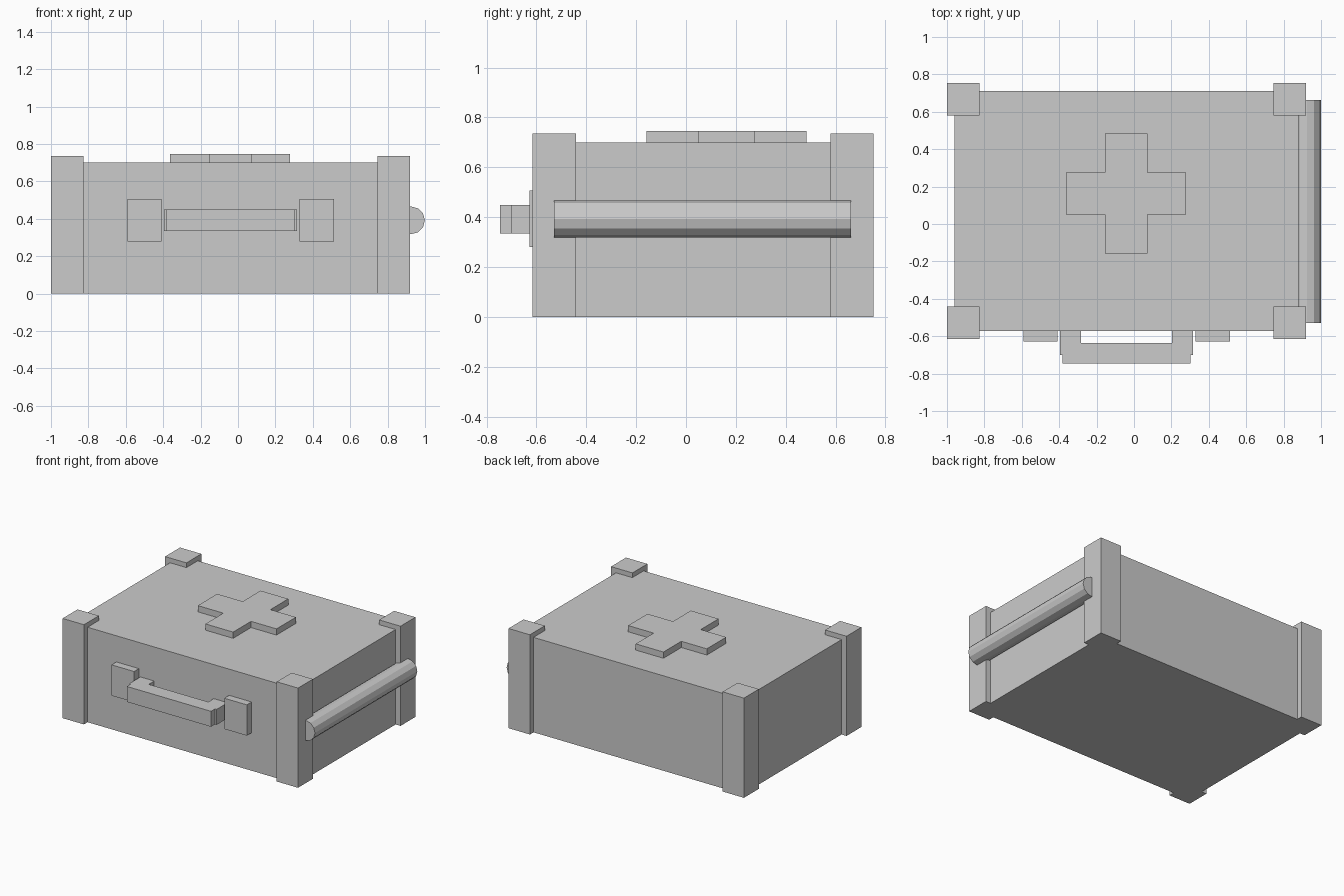
import bpy, bmesh, math
from mathutils import Matrix

if "Cube" in bpy.data.objects:
    bpy.data.objects.remove(bpy.data.objects["Cube"])


def finish(name, bm):
    bmesh.ops.recalc_face_normals(bm, faces=bm.faces)
    mesh = bpy.data.meshes.new(name)
    bm.to_mesh(mesh)
    bm.free()
    obj = bpy.data.objects.new(name, mesh)
    bpy.context.collection.objects.link(obj)
    return obj


def prism(name, profile, z0, z1):
    """Extrude an x-y outline from z0 up to z1."""
    bm = bmesh.new()
    face = bm.faces.new([bm.verts.new((x, y, z0)) for x, y in profile])
    top = bmesh.ops.extrude_face_region(bm, geom=[face])["geom"]
    verts = [g for g in top if isinstance(g, bmesh.types.BMVert)]
    bmesh.ops.translate(bm, verts=verts, vec=(0, 0, z1 - z0))
    return finish(name, bm)


def box(name, x0, x1, y0, y1, z0, z1):
    return prism(name, [(x0, y0), (x1, y0), (x1, y1), (x0, y1)], z0, z1)


# Case body
box("case_body", -0.96, 0.88, -0.572, 0.711, 0, 0.70)

# Corner posts, symmetric about the body centre
cx, cy, half = -0.04, 0.069, 0.087
for sx, side in ((-1, "left"), (1, "right")):
    for sy, end in ((-1, "front"), (1, "back")):
        x, y = cx + sx * 0.873, cy + sy * 0.597
        box(f"corner_post_{end}_{side}", x - half, x + half, y - half, y + half, 0, 0.735)

# Raised cross on the lid
a, b = 0.321, 0.113
cross = [(-b, -a), (b, -a), (b, -b), (a, -b), (a, b), (b, b),
         (b, a), (-b, a), (-b, b), (-a, b), (-a, -b), (-b, -b)]
prism("lid_cross", [(x - 0.042, y + 0.163) for x, y in cross], 0.69, 0.746)

# Front latches either side of the handle
for sx, side in ((-1, "left"), (1, "right")):
    x = cx + sx * 0.46
    box(f"latch_{side}", x - 0.092, x + 0.092, -0.628, -0.56, 0.28, 0.507)

# Carry handle: U profile with small steps at the outer corners
half_u = [(0.243, -0.56), (0.356, -0.56), (0.356, -0.70), (0.343, -0.70), (0.343, -0.747)]
right = [(cx + x, y) for x, y in [(0.243, -0.636)] + half_u]
left = [(2 * cx - x, y) for x, y in reversed(right)]
prism("carry_handle", right + left, 0.335, 0.449)

# Side roll bar: 12-sided cylinder along y
bm = bmesh.new()
bmesh.ops.create_cone(
    bm, cap_ends=True, segments=12, radius1=0.074, radius2=0.074, depth=1.193,
    matrix=Matrix.Translation((0.925, 0.066, 0.392)) @ Matrix.Rotation(math.pi / 2, 4, "X"))
finish("side_roll", bm)
